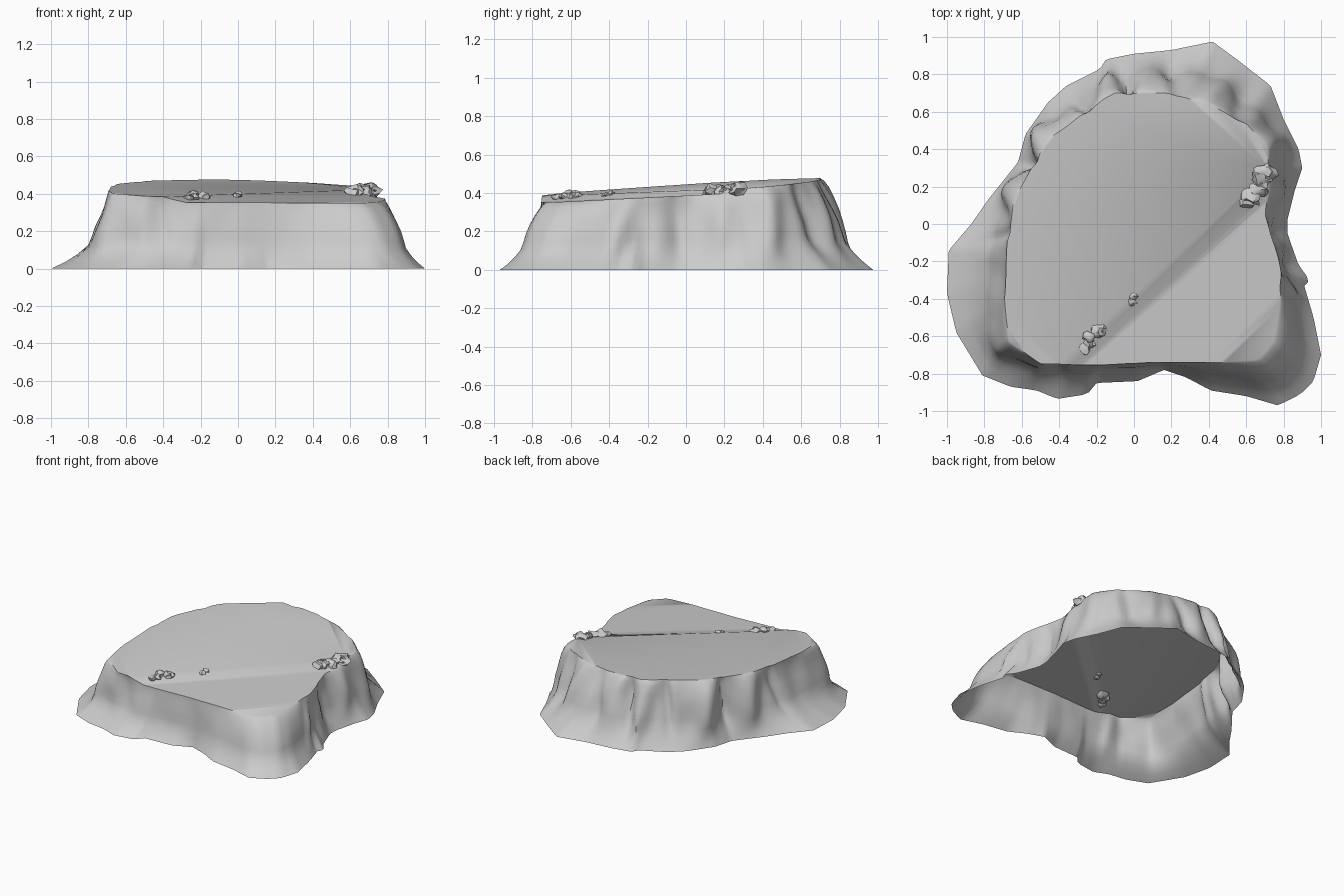
import bpy, bmesh, random
from math import atan2, cos, sin, exp, pi, radians, degrees, tau
from mathutils import Vector, noise

cube = bpy.data.objects.get("Cube")
if cube:
    bpy.data.objects.remove(cube, do_unlink=True)
random.seed(4)

stone = bpy.data.materials.new("grey_stone")
stone.use_nodes = True
grey = (0.6, 0.6, 0.6, 1)
stone.diffuse_color = grey
stone.node_tree.nodes["Principled BSDF"].inputs["Base Color"].default_value = grey

# Ground outline and top rim, counter-clockwise
BASE = [(.82, .02), (.86, .18), (.9, .3), (.88, .4), (.8, .56), (.73, .74), (.55, .88),
        (.42, .975), (.2, .93), (0, .91), (-.15, .88), (-.18, .83), (-.36, .74), (-.46, .65),
        (-.58, .48), (-.62, .33), (-.78, .13), (-.87, 0), (-.99, -.14), (-1, -.37),
        (-.95, -.58), (-.81, -.81), (-.66, -.87), (-.52, -.89), (-.41, -.935), (-.25, -.91),
        (-.2, -.85), (.02, -.84), (.16, -.78), (.28, -.82), (.41, -.89), (.6, -.92),
        (.77, -.97), (.89, -.91), (.96, -.84), (1, -.7), (.96, -.5), (.91, -.33),
        (.94, -.3), (.88, -.22), (.82, -.05)]
RIM = [(.7, .05), (.72, .25), (.71, .4), (.6, .54), (.4, .64), (.2, .7), (-.1, .7),
       (-.27, .59), (-.43, .47), (-.55, .3), (-.64, .1), (-.68, -.1), (-.69, -.4), (-.66, -.62),
       (-.5, -.75), (-.2, -.755), (.1, -.74), (.45, -.74), (.66, -.72), (.74, -.62),
       (.78, -.4), (.79, -.25), (.75, -.1)]

# Wall profile: (outward share, height share, crag strength)
PROFILE = [(1, 0, 0), (.86, .08, .1), (.71, .18, .35), (.55, .3, .75), (.47, .42, 1),
           (.4, .56, 1), (.32, .68, 1), (.23, .8, .9), (.13, .91, .7), (.05, .975, .4),
           (0, 1, .2)]

# Buttresses and gullies round the wall: (degrees, half width, push)
CRAGS = [(12, 4, .03), (30, 5, .045), (48, 4, -.04), (58, 4, .03), (75, 3, -.04), (84, 5, .04),
         (94, 3, -.05), (102, 4, .04), (115, 3, -.04), (137, 6, .05), (150, 3, -.04),
         (164, 8, .05), (186, 3, -.03), (218, 9, .05), (243, 3, -.02),
         (316, 15, .045), (343, 4, -.04), (338, 2, .03), (357, 4, -.03)]
SEGMENTS = 216


def outline_point(outline, angle):
    """Point of a closed outline in the given direction."""
    for p, q in zip(outline, outline[1:] + outline[:1]):
        start = atan2(p[1], p[0])
        span = (atan2(q[1], q[0]) - start) % tau
        offset = (angle - start) % tau
        if offset <= span < pi:
            return Vector((*p, 0)).lerp(Vector((*q, 0)), offset / span)


def steepness(angle):
    """The front left of the wall stands more upright than the rest."""
    return 1.1 + .8 * max(0, cos(angle - radians(230)))


# The top is two tilted planes with a diagonal step between them
STEP_AT, STEP_NORMAL = Vector((.2, -.25, 0)), Vector((.68, -.735, 0))
STEP_HALF = .045


def top_height(p):
    upper = .425 + .07 * p.y - .03 * p.x
    lower = .39 + .05 * p.y - .005 * p.x
    flat = Vector((p.x, p.y, 0))
    side = (flat - STEP_AT).dot(STEP_NORMAL)
    blend = min(max((side + STEP_HALF) / (2 * STEP_HALF), 0), 1)
    return upper + (lower - upper) * blend


def crag_push(angle, height):
    deg = degrees(angle)
    push = 0
    for centre, width, amount in CRAGS:
        lean = 5 * (height - .5) * (1 if amount > 0 else -1)
        gap = (deg - centre - lean + 180) % 360 - 180
        push += amount * exp(-(gap / width) ** 2)
    rough = .012 if 235 < deg < 335 else .025
    spot = Vector((cos(angle) * 5, sin(angle) * 5, height * 2))
    return push + rough * noise.noise(spot)


def finish(bm, name, angle):
    mesh = bpy.data.meshes.new(name)
    bm.to_mesh(mesh)
    bm.free()
    mesh.materials.append(stone)
    obj = bpy.data.objects.new(name, mesh)
    bpy.context.collection.objects.link(obj)
    bpy.ops.object.select_all(action='DESELECT')
    obj.select_set(True)
    bpy.context.view_layer.objects.active = obj
    bpy.ops.object.shade_smooth_by_angle(angle=radians(angle))


# Plateau: lofted wall, open underneath
bm = bmesh.new()
rings = []
for out, high, strength in PROFILE:
    ring = []
    for i in range(SEGMENTS):
        angle = tau * i / SEGMENTS
        rim, base = outline_point(RIM, angle), outline_point(BASE, angle)
        p = rim.lerp(base, out ** steepness(angle))
        p += p.normalized() * crag_push(angle, high) * strength
        p.z = high * top_height(rim if high < 1 else p)
        ring.append(bm.verts.new(p))
    rings.append(ring)
for low, up in zip(rings, rings[1:]):
    for i in range(SEGMENTS):
        j = (i + 1) % SEGMENTS
        bm.faces.new((low[i], low[j], up[j], up[i]))

# Cap, cut along the step and then laid on the tilted planes
pieces = [bm.faces.new(rings[-1])]
for shift in (-STEP_HALF, STEP_HALF):
    geom = set(pieces)
    for f in pieces:
        geom.update(f.edges)
        geom.update(f.verts)
    cut = bmesh.ops.bisect_plane(bm, geom=list(geom), dist=1e-5, plane_no=STEP_NORMAL,
                                 plane_co=STEP_AT + STEP_NORMAL * shift)
    pieces = [g for g in cut["geom"] if isinstance(g, bmesh.types.BMFace)]
top_verts = {v for f in pieces for v in f.verts}
for v in top_verts:
    v.co.z = .4
bmesh.ops.triangulate(bm, faces=pieces)
for v in top_verts:
    v.co.z = top_height(v.co)
bmesh.ops.triangulate(bm, faces=[f for f in bm.faces if len(f.verts) > 4])
finish(bm, "plateau", 50)


# Loose rubble along the step
def rubble(name, x, y, size, stretch, count, spread):
    bm = bmesh.new()
    for k in range(count):
        made = bmesh.ops.create_icosphere(bm, subdivisions=2, radius=1)
        slide = spread * (2 * k / (count - 1) - 1)
        centre = Vector((x + slide * .5 + random.uniform(-.02, .02), y + slide, 0))
        centre.z = top_height(centre)
        scale = size * random.uniform(.75, 1.1)
        for v in made["verts"]:
            v.co *= 1 + .7 * noise.noise(v.co * 1.3 + centre * 40)
            v.co = centre + Vector((v.co.x * stretch, v.co.y, v.co.z * .75)) * scale
    finish(bm, name, 40)


rubble("front_rubble", -.23, -.62, .038, 1, 4, .045)
rubble("middle_rubble", -.01, -.4, .025, 1.1, 2, .015)
rubble("side_rubble", .66, .2, .045, 1.2, 6, .08)
